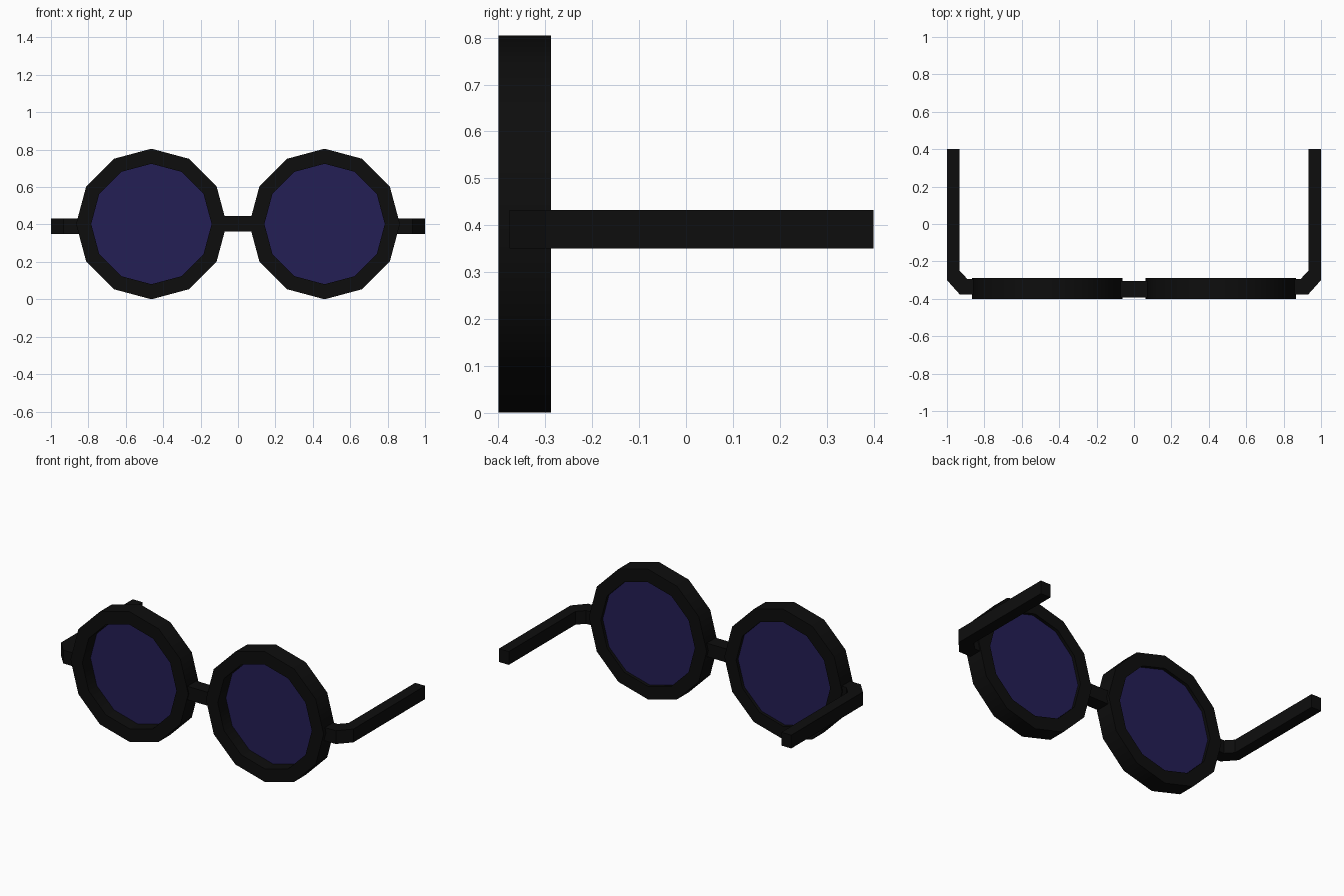
import bpy, bmesh, math
from mathutils import Vector

if "Cube" in bpy.data.objects:
    bpy.data.objects.remove(bpy.data.objects["Cube"])


def material(name, color):
    m = bpy.data.materials.new(name)
    m.diffuse_color = (*color, 1)
    m.use_nodes = True
    m.node_tree.nodes["Principled BSDF"].inputs["Base Color"].default_value = m.diffuse_color
    return m


BLACK = material("black_frame", (0.004, 0.004, 0.004))
TINT = material("tinted_lens", (0.017, 0.013, 0.09))
SIDES, CX, CZ = 12, 0.463, 0.4025
R_OUT, R_IN = 0.4025, 0.322
Y_FRONT, Y_BACK = -0.40, -0.288


def finish(name, bm, mat):
    bmesh.ops.recalc_face_normals(bm, faces=bm.faces[:])
    me = bpy.data.meshes.new(name)
    bm.to_mesh(me)
    bm.free()
    me.materials.append(mat)
    ob = bpy.data.objects.new(name, me)
    bpy.context.collection.objects.link(ob)
    bpy.ops.object.select_all(action='DESELECT')
    ob.select_set(True)
    bpy.context.view_layer.objects.active = ob
    bpy.ops.object.shade_smooth_by_angle(angle=math.radians(35))
    return ob


def ring(bm, cx, y, r):
    return [bm.verts.new((cx + r * math.sin(i * math.tau / SIDES), y,
                          CZ + r * math.cos(i * math.tau / SIDES))) for i in range(SIDES)]


def bridge(bm, a, b):
    for i in range(SIDES):
        j = (i + 1) % SIDES
        bm.faces.new((a[i], a[j], b[j], b[i]))


def prism(name, outline, z0, z1):
    """Extrude an outline drawn in plan view."""
    bm = bmesh.new()
    f = bm.faces.new([bm.verts.new((x, y, z0)) for x, y in outline])
    top = bmesh.ops.extrude_face_region(bm, geom=[f])["geom"]
    bmesh.ops.translate(bm, vec=Vector((0, 0, z1 - z0)),
                        verts=[v for v in top if isinstance(v, bmesh.types.BMVert)])
    return finish(name, bm, BLACK)


for side, s in (("left", -1), ("right", 1)):
    # Twelve-sided rim with a square section
    bm = bmesh.new()
    loops = [ring(bm, s * CX, y, r) for y, r in
             ((Y_FRONT, R_OUT), (Y_BACK, R_OUT), (Y_BACK, R_IN), (Y_FRONT, R_IN))]
    for k in range(4):
        bridge(bm, loops[k], loops[(k + 1) % 4])
    finish(f"{side}_rim", bm, BLACK)

    # Thin lens set towards the back of the rim
    bm = bmesh.new()
    a, b = ring(bm, s * CX, -0.32, R_IN), ring(bm, s * CX, -0.308, R_IN)
    bm.faces.new(a)
    bm.faces.new(b)
    bridge(bm, a, b)
    finish(f"{side}_lens", bm, TINT)

    # Temple arm with a chamfered hinge corner
    arm = [(0.83, -0.376), (0.932, -0.376), (1.0, -0.3), (1.0, 0.4),
           (0.932, 0.4), (0.932, -0.25), (0.89, -0.295), (0.83, -0.295)]
    prism(f"{side}_temple_arm", [(s * x, y) for x, y in arm], 0.35, 0.432)

# Nose bridge
prism("nose_bridge", [(-0.1, -0.393), (0.1, -0.393), (0.1, -0.305), (-0.1, -0.305)], 0.362, 0.445)
